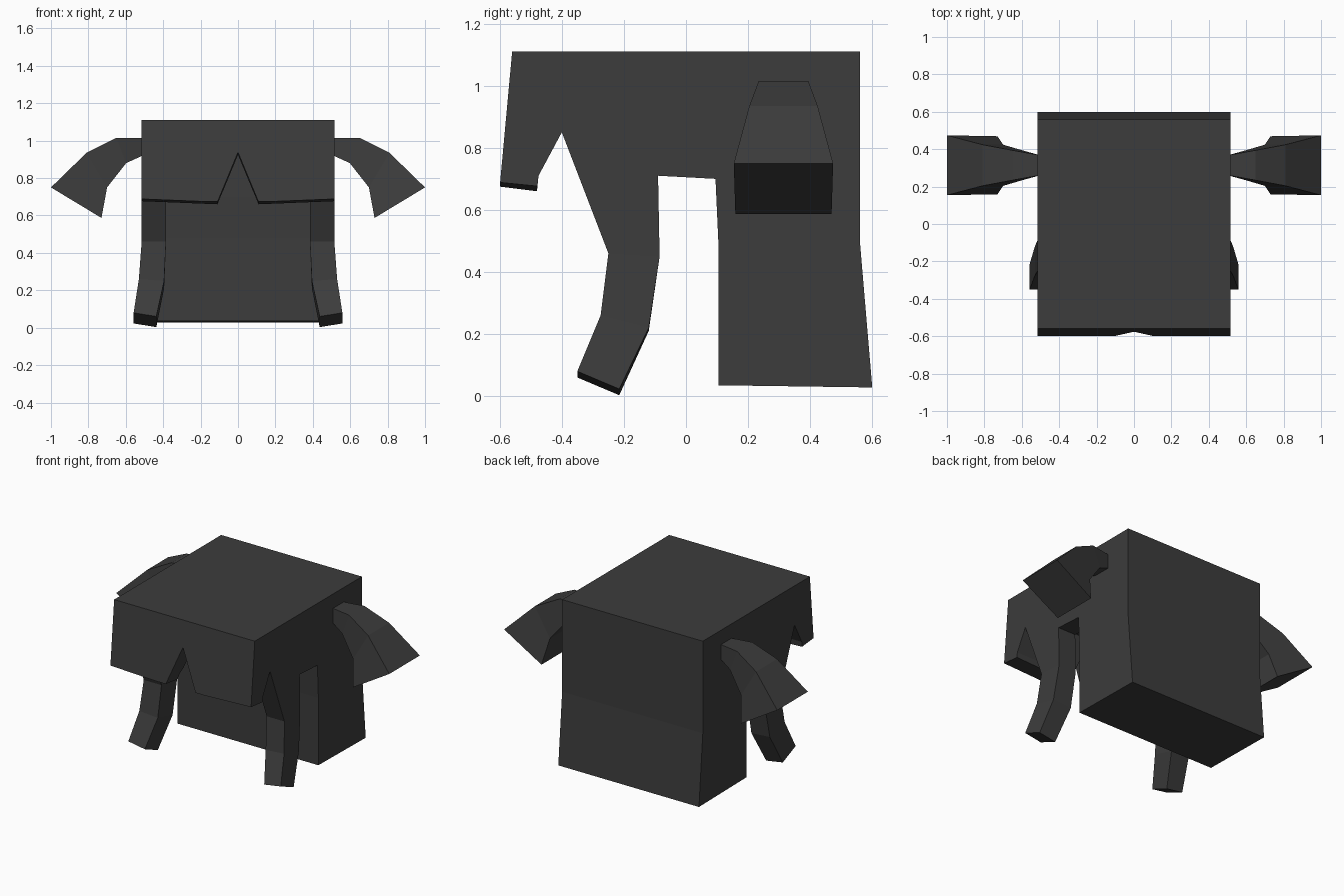
import bpy, bmesh

if "Cube" in bpy.data.objects:
    bpy.data.objects.remove(bpy.data.objects["Cube"])

charcoal = bpy.data.materials.new("charcoal")
charcoal.use_nodes = True
COLOUR = (0.045, 0.045, 0.045, 1)
charcoal.diffuse_color = COLOUR
charcoal.node_tree.nodes["Principled BSDF"].inputs["Base Color"].default_value = COLOUR


def loft(name, rings):
    """Flat-faced solid through matching rings of points, capped at both ends."""
    bm = bmesh.new()
    loops = [[bm.verts.new(p) for p in ring] for ring in rings]
    n = len(loops[0])
    for a, b in zip(loops, loops[1:]):
        for i in range(n):
            j = (i + 1) % n
            bm.faces.new((a[i], a[j], b[j], b[i]))
    bm.faces.new(loops[0])
    bm.faces.new(loops[-1])
    bmesh.ops.recalc_face_normals(bm, faces=bm.faces)
    mesh = bpy.data.meshes.new(name)
    bm.to_mesh(mesh)
    bm.free()
    mesh.materials.append(charcoal)
    obj = bpy.data.objects.new(name, mesh)
    bpy.context.collection.objects.link(obj)
    return obj


def side_prism(name, profile, half):
    """Extrude a (y, z) profile symmetrically along x."""
    return loft(name, [[(x, y, z) for y, z in profile] for x in (-half, half)])


def cut(target, cutter):
    cutter.hide_render = True
    mod = target.modifiers.new("cut", "BOOLEAN")
    mod.operation, mod.solver, mod.object = "DIFFERENCE", "EXACT", cutter
    bpy.context.view_layer.objects.active = target
    bpy.ops.object.modifier_apply(modifier=mod.name)
    bpy.data.objects.remove(cutter)


# Main cap: side outline with fringe, side notch, lock stumps and long back
cap = side_prism("hair_cap", [
    (-0.56, 1.11), (-0.6, 0.675), (-0.48, 0.66), (-0.475, 0.71), (-0.4, 0.85),
    (-0.25, 0.46), (-0.085, 0.45), (-0.09, 0.71), (0.095, 0.7), (0.105, 0.48),
    (0.105, 0.035), (0.6, 0.028), (0.56, 0.5), (0.56, 1.11)], 0.515)

# Hollow for the head
cut(cap, side_prism("head_cutter", [
    (-0.485, 0.4), (-0.44, 0.98), (0.095, 0.98), (0.095, 0.4)], 0.385))

# Parting in the middle of the fringe and its slightly sloping hem
hem = [(-0.6, 0.5), (-0.6, 0.692), (-0.11, 0.672), (0, 0.94),
       (0.11, 0.672), (0.6, 0.692), (0.6, 0.5)]
cut(cap, loft("fringe_cutter", [
    [(x, y, z - 0.1 * (y + 0.6)) for x, z in hem] for y in (-0.7, -0.43)]))

# Side locks: front (y, z), back (y, z), inner x, outer x, outer lift
lock_rings = [
    (-0.25, 0.46, -0.085, 0.45, 0.385, 0.515, 0),
    (-0.275, 0.25, -0.12, 0.21, 0.395, 0.53, 0.01),
    (-0.35, 0.06, -0.215, 0.003, 0.437, 0.558, 0.02),
]
# Bunches: top (x, z), half depth, bottom (x, z), half depth
bunch_rings = [
    (0.5, 1.015, 0.053, 0.5, 0.925, 0.053),
    (0.65, 1.015, 0.08, 0.598, 0.88, 0.08),
    (0.81, 0.935, 0.11, 0.7, 0.75, 0.11),
    (1.0, 0.75, 0.16, 0.73, 0.587, 0.155),
]
BUNCH_Y = 0.314

for side, s in (("left", 1), ("right", -1)):
    loft(side + "_side_lock", [
        [(s * xi, yf, zf), (s * xo, yf, zf + up), (s * xo, yb, zb + up), (s * xi, yb, zb)]
        for yf, zf, yb, zb, xi, xo, up in lock_rings])
    loft(side + "_bunch", [
        [(s * xt, BUNCH_Y - ht, zt), (s * xt, BUNCH_Y + ht, zt),
         (s * xb, BUNCH_Y + hb, zb), (s * xb, BUNCH_Y - hb, zb)]
        for xt, zt, ht, xb, zb, hb in bunch_rings])
